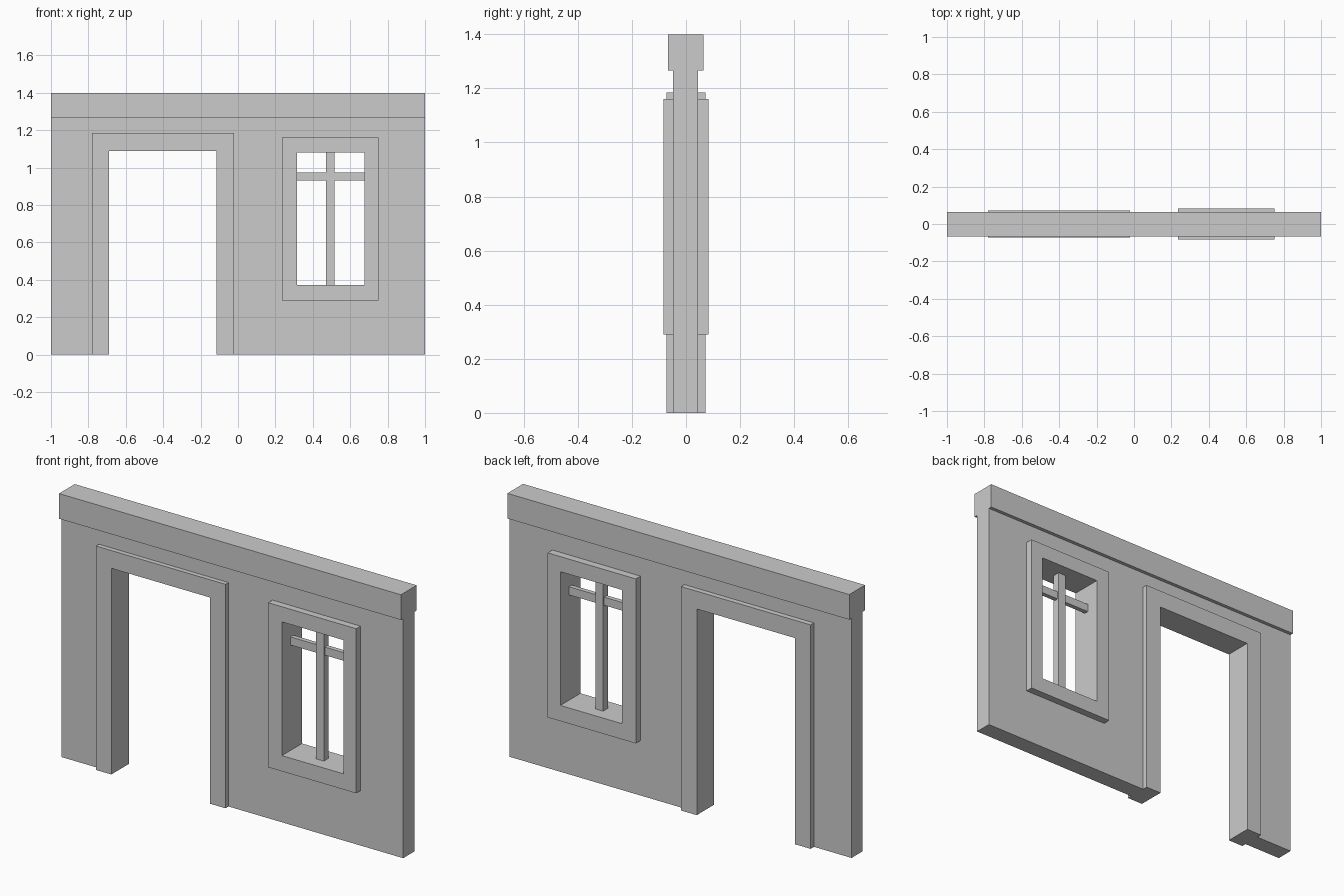
import bpy
import bmesh

cube = bpy.data.objects.get("Cube")
if cube:
    bpy.data.objects.remove(cube, do_unlink=True)

# One plain grey for the whole wall section
grey = bpy.data.materials.new("plain_grey")
grey.use_nodes = True
colour = (0.6, 0.6, 0.6, 1)
grey.diffuse_color = colour
grey.node_tree.nodes["Principled BSDF"].inputs["Base Color"].default_value = colour


def rect(x0, x1, z0, z1):
    return [(x0, z0), (x1, z0), (x1, z1), (x0, z1)]


def slab(name, outlines, y0, y1):
    """Fill outlines in the xz plane (inner ones are holes) and extrude along y."""
    bm = bmesh.new()
    edges = []
    for outline in outlines:
        verts = [bm.verts.new((x, y0, z)) for x, z in outline]
        edges += [bm.edges.new((a, b)) for a, b in zip(verts, verts[1:] + verts[:1])]
    bmesh.ops.triangle_fill(bm, use_beauty=True, edges=edges, normal=(0, -1, 0))
    bmesh.ops.dissolve_limit(bm, angle_limit=0.01, verts=bm.verts[:], edges=bm.edges[:])
    extruded = bmesh.ops.extrude_face_region(bm, geom=bm.faces[:], use_keep_orig=True)
    moved = [g for g in extruded["geom"] if isinstance(g, bmesh.types.BMVert)]
    bmesh.ops.translate(bm, verts=moved, vec=(0, y1 - y0, 0))
    bmesh.ops.recalc_face_normals(bm, faces=bm.faces[:])
    mesh = bpy.data.meshes.new(name)
    bm.to_mesh(mesh)
    bm.free()
    mesh.materials.append(grey)
    obj = bpy.data.objects.new(name, mesh)
    bpy.context.collection.objects.link(obj)
    return obj


# Shared layout of the doorway and the window
beam_base = 1.267
door_left, door_right, door_top = -0.78, -0.022, 1.184
window_outer = rect(0.235, 0.75, 0.29, 1.16)
window_inner = rect(0.316, 0.676, 0.373, 1.08)

# Wall panel, notched for the doorway and pierced for the window
wall_outline = [(-1, 0), (door_left, 0), (door_left, door_top), (door_right, door_top),
                (door_right, 0), (1, 0), (1, beam_base), (-1, beam_base)]
slab("wall", [wall_outline, window_outer], -0.048, 0.045)

# Top beam
slab("top_beam", [rect(-1, 1, beam_base, 1.4)], -0.067, 0.064)

# Door surround, open at the floor
door_outline = [(door_left, 0), (-0.69, 0), (-0.69, 1.09), (-0.114, 1.09),
                (-0.114, 0), (door_right, 0), (door_right, door_top), (door_left, door_top)]
slab("door_frame", [door_outline], -0.073, 0.073)

# Window surround and its crossed bars
slab("window_frame", [window_outer, window_inner], -0.084, 0.084)
slab("window_upright_bar", [rect(0.471, 0.516, 0.365, 1.088)], -0.02, 0.02)
slab("window_cross_bar", [rect(0.308, 0.684, 0.93, 0.973)], -0.012, 0.012)
